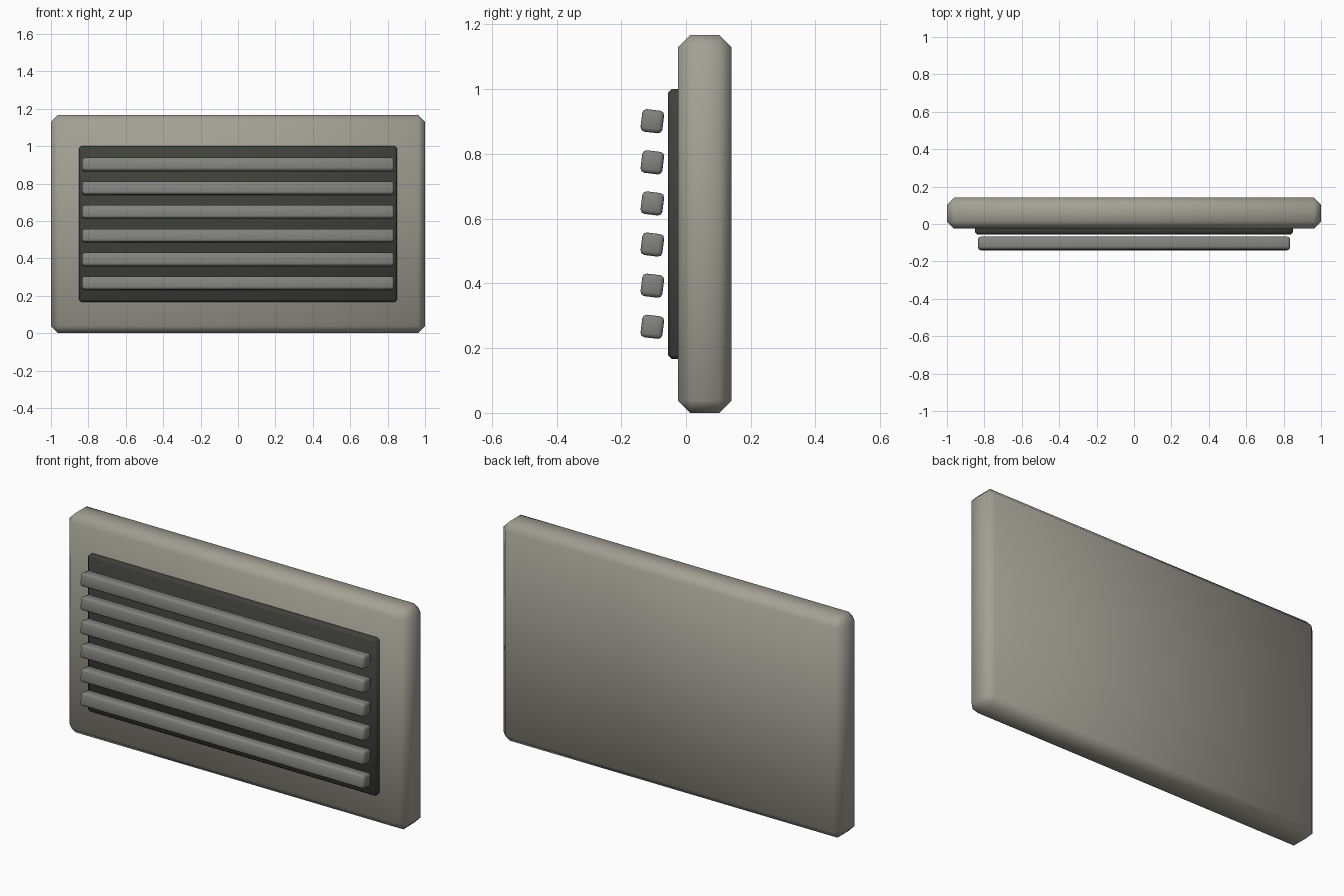
import bpy
import bmesh
import math

cube = bpy.data.objects.get("Cube")
if cube:
    bpy.data.objects.remove(cube, do_unlink=True)


def make_material(name, color):
    mat = bpy.data.materials.new(name)
    mat.use_nodes = True
    mat.diffuse_color = (*color, 1)
    bsdf = mat.node_tree.nodes["Principled BSDF"]
    bsdf.inputs["Base Color"].default_value = (*color, 1)
    bsdf.inputs["Roughness"].default_value = 0.7
    return mat


def bevelled_box(name, size, center, bevel, mat, segments=1, tilt=0):
    """Smooth-shaded box with chamfered edges."""
    mesh = bpy.data.meshes.new(name)
    bm = bmesh.new()
    bmesh.ops.create_cube(bm, size=1)
    bmesh.ops.scale(bm, vec=size, verts=bm.verts)
    for face in bm.faces:
        face.smooth = True
    bm.to_mesh(mesh)
    bm.free()
    mesh.materials.append(mat)
    obj = bpy.data.objects.new(name, mesh)
    bpy.context.collection.objects.link(obj)
    obj.location = center
    obj.rotation_euler.x = tilt
    mod = obj.modifiers.new("Bevel", 'BEVEL')
    mod.width = bevel
    mod.segments = segments
    return obj


frame_mat = make_material("warm grey", (0.37, 0.355, 0.30))
slat_mat = make_material("mid grey", (0.225, 0.225, 0.21))
recess_mat = make_material("dark grey", (0.05, 0.052, 0.043))

# Thick outer body
bevelled_box("frame", (2.0, 0.165, 1.167), (0, 0.058, 0.5835), 0.038, frame_mat)

# Dark backing panel behind the slats
bevelled_box("backing_panel", (1.70, 0.06, 0.833), (0, -0.026, 0.5835),
             0.012, recess_mat)

# Evenly spaced tilted slats
for i in range(6):
    z = 0.5835 + (i - 2.5) * 0.127
    bevelled_box(f"slat_{i + 1}", (1.667, 0.068, 0.07), (0, -0.104, z),
                 0.013, slat_mat, segments=2, tilt=math.radians(-7))
